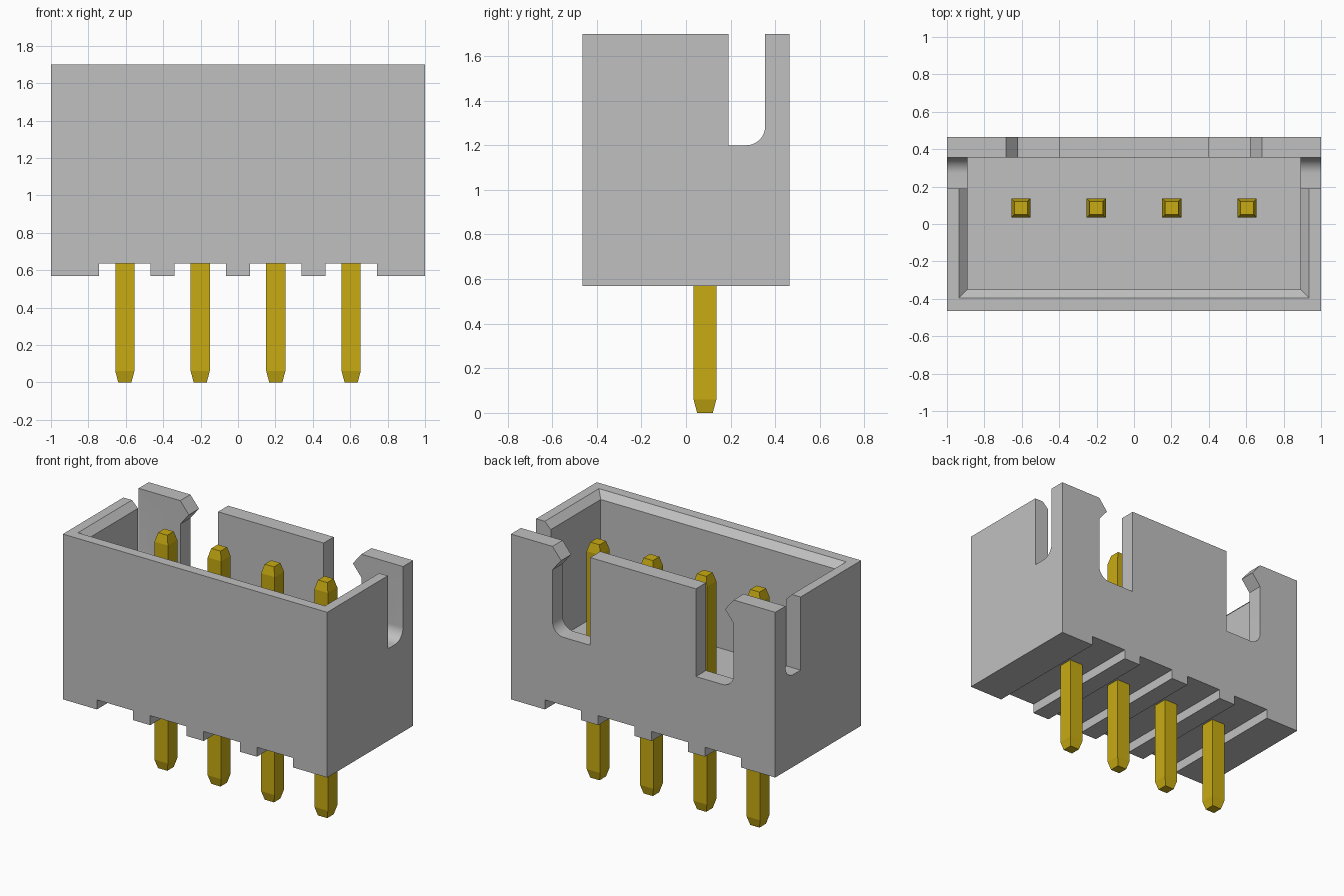
import bpy, bmesh, math
from mathutils import Vector

old = bpy.data.objects.get("Cube")
if old:
    bpy.data.objects.remove(old, do_unlink=True)


def material(name, rgb):
    m = bpy.data.materials.new(name)
    m.use_nodes = True
    color = (*rgb, 1)
    m.diffuse_color = color
    m.node_tree.nodes["Principled BSDF"].inputs["Base Color"].default_value = color
    return m


GREY = material("grey plastic", (0.53, 0.53, 0.53))
GOLD = material("gold metal", (0.58, 0.41, 0.006))


def loft(name, rings, mat):
    """Closed solid through a stack of rings with equal point counts."""
    bm = bmesh.new()
    loops = [[bm.verts.new(p) for p in ring] for ring in rings]
    n = len(loops[0])
    bm.faces.new(loops[0])
    bm.faces.new(loops[-1])
    for a, b in zip(loops, loops[1:]):
        for i in range(n):
            j = (i + 1) % n
            bm.faces.new((a[i], a[j], b[j], b[i]))
    bmesh.ops.recalc_face_normals(bm, faces=bm.faces)
    mesh = bpy.data.meshes.new(name)
    bm.to_mesh(mesh)
    bm.free()
    mesh.materials.append(mat)
    ob = bpy.data.objects.new(name, mesh)
    bpy.context.collection.objects.link(ob)
    return ob


def rect(x0, x1, y0, y1, z):
    return [(x0, y0, z), (x1, y0, z), (x1, y1, z), (x0, y1, z)]


def box(name, x0, x1, y0, y1, z0, z1):
    return loft(name, [rect(x0, x1, y0, y1, z) for z in (z0, z1)], GREY)


def fillet(u, z, r, steps=10):
    """Quarter round in the lower outer corner at (u, z)."""
    angles = [math.pi / 2 * i / steps for i in range(steps + 1)]
    return [(u - r + r * math.sin(a), z + r - r * math.cos(a)) for a in angles]


BOTTOM, TOP, OVER = 0.57, 1.70, 1.75
DEPTH = 0.464
INX, FRONT, BACK = 0.89, -0.35, 0.355      # cavity limits
PINS = [-0.605, -0.202, 0.202, 0.605]

housing = box("housing", -1, 1, -DEPTH, DEPTH, BOTTOM, TOP)
cutters = []

# Cavity with a chamfered mouth along the front and the sides
c = OVER - 1.655
cutters.append(loft("cavity_cutter", [
    rect(-INX, INX, FRONT, BACK, 0.88),
    rect(-INX, INX, FRONT, BACK, 1.655),
    rect(-INX - c, INX + c, FRONT - c, BACK, OVER)], GREY))

# Grooves across the underside, one per pin
for x in PINS:
    cutters.append(box("groove_cutter", x - 0.137, x + 0.137, -0.6, 0.6, 0.5, 0.635))

# Side slots and hooked latch notches in the back wall
slot = [(0.19, 1.2)] + fillet(BACK, 1.2, 0.085) + [(BACK, OVER), (0.19, OVER)]
notch = ([(0.40, 1.10)] + fillet(0.685, 1.10, 0.085)
         + [(0.685, 1.54), (0.62, 1.62), (0.685, TOP), (0.685, OVER), (0.40, OVER)])
for s in (-1, 1):
    cutters.append(loft("slot_cutter", [
        [(s * x, y, z) for y, z in slot] for x in (0.8, 1.1)], GREY))
    cutters.append(loft("notch_cutter", [
        [(s * x, y, z) for x, z in notch] for y in (0.3, 0.6)], GREY))

for cutter in cutters:
    mod = housing.modifiers.new(cutter.name, "BOOLEAN")
    mod.operation = "DIFFERENCE"
    mod.solver = "EXACT"
    mod.object = cutter

# Bake the cuts and drop the cutters
bpy.context.view_layer.update()
baked = bpy.data.meshes.new_from_object(
    housing.evaluated_get(bpy.context.evaluated_depsgraph_get()))
housing.modifiers.clear()
housing.data = baked
baked.name = "housing"
for cutter in cutters:
    bpy.data.objects.remove(cutter, do_unlink=True)

bpy.ops.object.select_all(action="DESELECT")
housing.select_set(True)
bpy.context.view_layer.objects.active = housing
bpy.ops.object.shade_smooth_by_angle(angle=math.radians(30))

# Square pins with tapered ends
PIN_Y = 0.085
for i, x in enumerate(PINS):
    sections = [(0, 0.035), (0.06, 0.051), (1.55, 0.051), (1.61, 0.035)]
    loft(f"pin_{i + 1}", [
        rect(x - h, x + h, PIN_Y - h, PIN_Y + h, z) for z, h in sections], GOLD)
